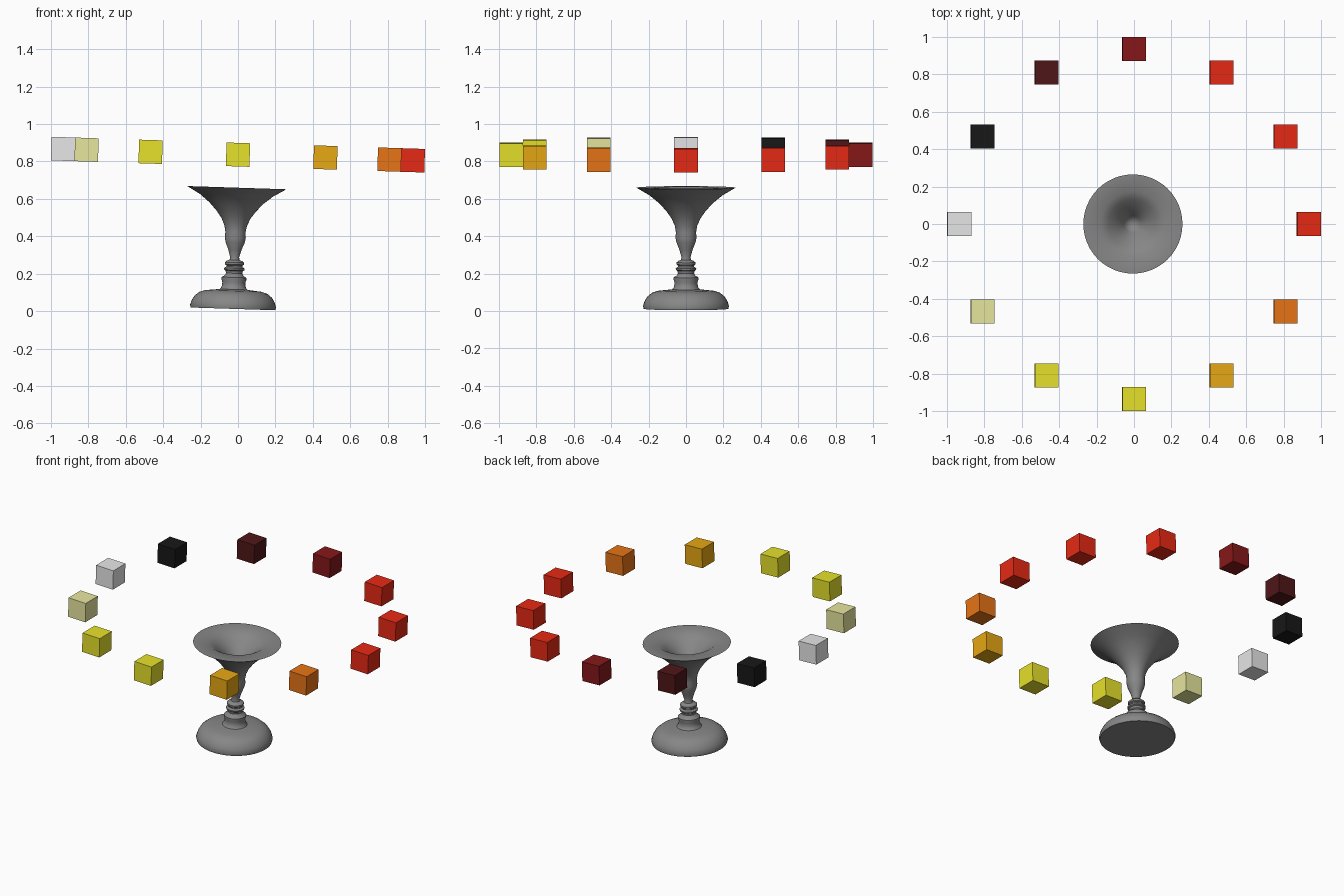
import bpy
import bmesh
from math import cos, sin, pi, atan
from mathutils import Matrix, Vector

default = bpy.data.objects.get("Cube")
if default:
    bpy.data.objects.remove(default, do_unlink=True)


def material(name, colour):
    mat = bpy.data.materials.new(name)
    mat.use_nodes = True
    rgba = (*colour, 1.0)
    mat.diffuse_color = rgba
    mat.node_tree.nodes["Principled BSDF"].inputs["Base Color"].default_value = rgba
    return mat


MATS = {name: material(name, colour) for name, colour in {
    "stone grey": (0.24, 0.24, 0.24),
    "red": (1.0, 0.028, 0.009),
    "dark red": (0.24, 0.009, 0.01),
    "maroon": (0.08, 0.008, 0.009),
    "black": (0.009, 0.009, 0.009),
    "white": (1.0, 1.0, 1.0),
    "pale yellow": (1.0, 1.0, 0.43),
    "yellow": (1.0, 0.95, 0.03),
    "amber": (1.0, 0.49, 0.009),
    "orange": (1.0, 0.22, 0.01),
}.items()}

# The whole model leans slightly towards +x about the ring centre
RING_HEIGHT = 0.836
LEAN = Matrix.Translation((0, 0, RING_HEIGHT)) @ Matrix.Rotation(atan(0.0326), 4, "Y")


def add_object(name, bm, mat, matrix):
    mesh = bpy.data.meshes.new(name)
    bm.to_mesh(mesh)
    bm.free()
    mesh.materials.append(mat)
    obj = bpy.data.objects.new(name, mesh)
    bpy.context.collection.objects.link(obj)
    obj.matrix_world = matrix
    return obj


# Goblet profile (radius, height): foot, stem rings, flared bowl, hollow
PROFILE = [
    (0, 0), (0.226, 0), (0.23, 0.014), (0.222, 0.04), (0.207, 0.065),
    (0.183, 0.085), (0.15, 0.096), (0.11, 0.1), (0.075, 0.104),
    (0.065, 0.115), (0.061, 0.14), (0.066, 0.155), (0.066, 0.168),
    (0.05, 0.178), (0.043, 0.19), (0.046, 0.203), (0.054, 0.208),
    (0.055, 0.217), (0.043, 0.225), (0.043, 0.232), (0.05, 0.237),
    (0.051, 0.248), (0.042, 0.256), (0.027, 0.262), (0.024, 0.275),
    (0.035, 0.315), (0.051, 0.355), (0.056, 0.38), (0.054, 0.41),
    (0.06, 0.445), (0.078, 0.485), (0.107, 0.525), (0.145, 0.566),
    (0.195, 0.607), (0.265, 0.648), (0.172, 0.648), (0.13, 0.62),
    (0.085, 0.58), (0.045, 0.53), (0, 0.46),
]
bm = bmesh.new()
points = [bm.verts.new((r, 0, z)) for r, z in PROFILE]
edges = [bm.edges.new(pair) for pair in zip(points, points[1:])]
bmesh.ops.spin(bm, geom=points + edges, cent=(0, 0, 0), axis=(0, 0, 1),
               angle=2 * pi, steps=48, use_merge=True)
bmesh.ops.remove_doubles(bm, verts=bm.verts, dist=0.0001)
bmesh.ops.recalc_face_normals(bm, faces=bm.faces)
base = Matrix.Translation((0, 0, 0.0115 - RING_HEIGHT))
goblet = add_object("goblet", bm, MATS["stone grey"], LEAN @ base)
bpy.ops.object.select_all(action="DESELECT")
goblet.select_set(True)
bpy.context.view_layer.objects.active = goblet
bpy.ops.object.shade_smooth_by_angle(angle=pi / 5)

# Ring of twelve floating cubes, counter-clockwise from +x
RING = ["red", "red", "red", "dark red", "maroon", "black", "white",
        "pale yellow", "yellow", "yellow", "amber", "orange"]
for i, colour in enumerate(RING):
    a = 2 * pi * i / len(RING)
    bm = bmesh.new()
    bmesh.ops.create_cube(bm, size=0.126)
    place = Matrix.Translation(0.935 * Vector((cos(a), sin(a), 0)))
    add_object(f"ring_cube_{i + 1}", bm, MATS[colour], LEAN @ place)
